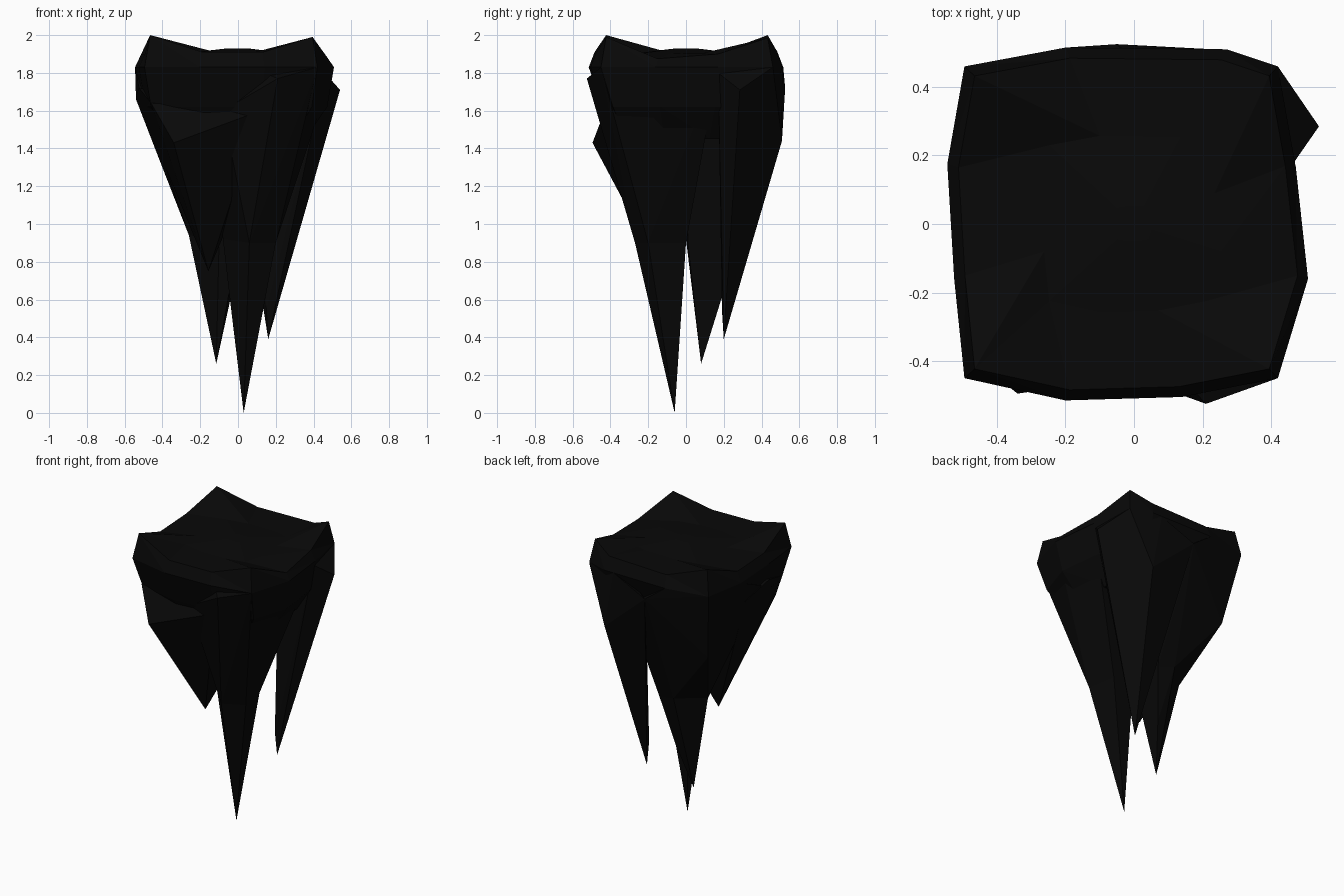
import bpy, bmesh

rock = bpy.data.materials.new("charcoal_black")
rock.diffuse_color = (0.0025, 0.0025, 0.0025, 1)


def finish(bm, name):
    bmesh.ops.recalc_face_normals(bm, faces=bm.faces)
    me = bpy.data.meshes.new(name)
    bm.to_mesh(me)
    bm.free()
    me.materials.append(rock)
    ob = bpy.data.objects.new(name, me)
    bpy.context.collection.objects.link(ob)
    return ob


def shard(name, points):
    """Faceted spike: convex hull around a few corner points."""
    bm = bmesh.new()
    for p in points:
        bm.verts.new(p)
    bmesh.ops.convex_hull(bm, input=bm.verts)
    bmesh.ops.delete(bm, geom=[v for v in bm.verts if not v.link_faces], context='VERTS')
    return finish(bm, name)


# Cap: lofted 12-sided rings with raised corners and a shallow top
outline = [(-.495, -.45), (-.2, -.515), (.14, -.505), (.42, -.45), (.508, -.16), (.47, .18),
           (.42, .46), (.27, .51), (-.2, .515), (-.495, .46), (-.545, .175), (-.525, -.16)]
crest = [2.0, 1.91, 1.91, 1.99, 1.875, 1.9, 1.985, 1.92, 1.91, 2.0, 1.9, 1.9]
bm = bmesh.new()


def ring(sx, sy, heights):
    return [bm.verts.new((x * sx, y * sy, z)) for (x, y), z in zip(outline, heights)]


rings = [ring(.1, .1, [1.93] * 12), ring(.5, .5, [1.905] * 12), ring(.94, .94, crest),
         ring(1, 1, [1.83] * 12), ring(.93, .86, [1.62] * 12), ring(.7, .7, [1.45] * 12)]
for a, b in zip(rings, rings[1:]):
    for i in range(12):
        j = (i + 1) % 12
        bm.faces.new((a[i], a[j], b[j]))
        bm.faces.new((a[i], b[j], b[i]))
bm.faces.new(rings[0])
bm.faces.new(rings[-1])
finish(bm, "cap")

# Longest spike, front right: narrow tip, flaring out above
neck = [(.165, .0, .9), (.0, -.01, .9), (-.08, -.12, .92), (.06, -.27, .9), (.2, -.2, .9)]
shard("main_spike_tip", [(.03, -.06, 0), (-.045, -.1, .62)] + neck)
shard("main_spike_top", neck + [
    (.21, -.525, 1.77), (.42, -.45, 1.83), (.508, -.16, 1.83), (.472, .17, 1.83),
    (.14, -.45, 1.8), (-.08, -.42, 1.6), (-.15, .0, 1.7)])

# Back left spike: narrow tip, flaring out above
waist = [(-.26, .13, .94), (-.1, .0, .92), (0, .01, .9), (.02, .26, .92), (-.1, .28, .95)]
shard("back_left_spike_tip", [(-.115, .08, .26), (-.045, .18, .58)] + waist)
shard("back_left_spike_top", waist + [
    (-.42, .36, 1.35), (-.54, .175, 1.66), (-.52, -.1, 1.7), (-.545, .175, 1.83),
    (-.495, .46, 1.83), (-.2, .515, 1.83), (-.05, .525, 1.72), (.14, .45, 1.6), (.14, 0, 1.7)])

# Back right spike
shard("back_right_spike", [
    (.16, .20, .39), (.15, .19, .55), (.54, .285, 1.71), (.42, .46, 1.83),
    (.27, .508, 1.44), (-.05, .525, 1.72), (.2, .51, 1.83), (.1, .3, 1.6), (.46, .17, 1.8)])

# Short front left block with a shelf under the cap
shard("front_left_spike", [
    (-.157, -.133, .75), (-.34, -.495, 1.43), (.12, -.43, 1.6), (-.46, -.4, 1.64),
    (-.525, -.16, 1.72), (-.54, .12, 1.68), (-.05, -.05, 1.0), (.05, 0, 1.6)])
